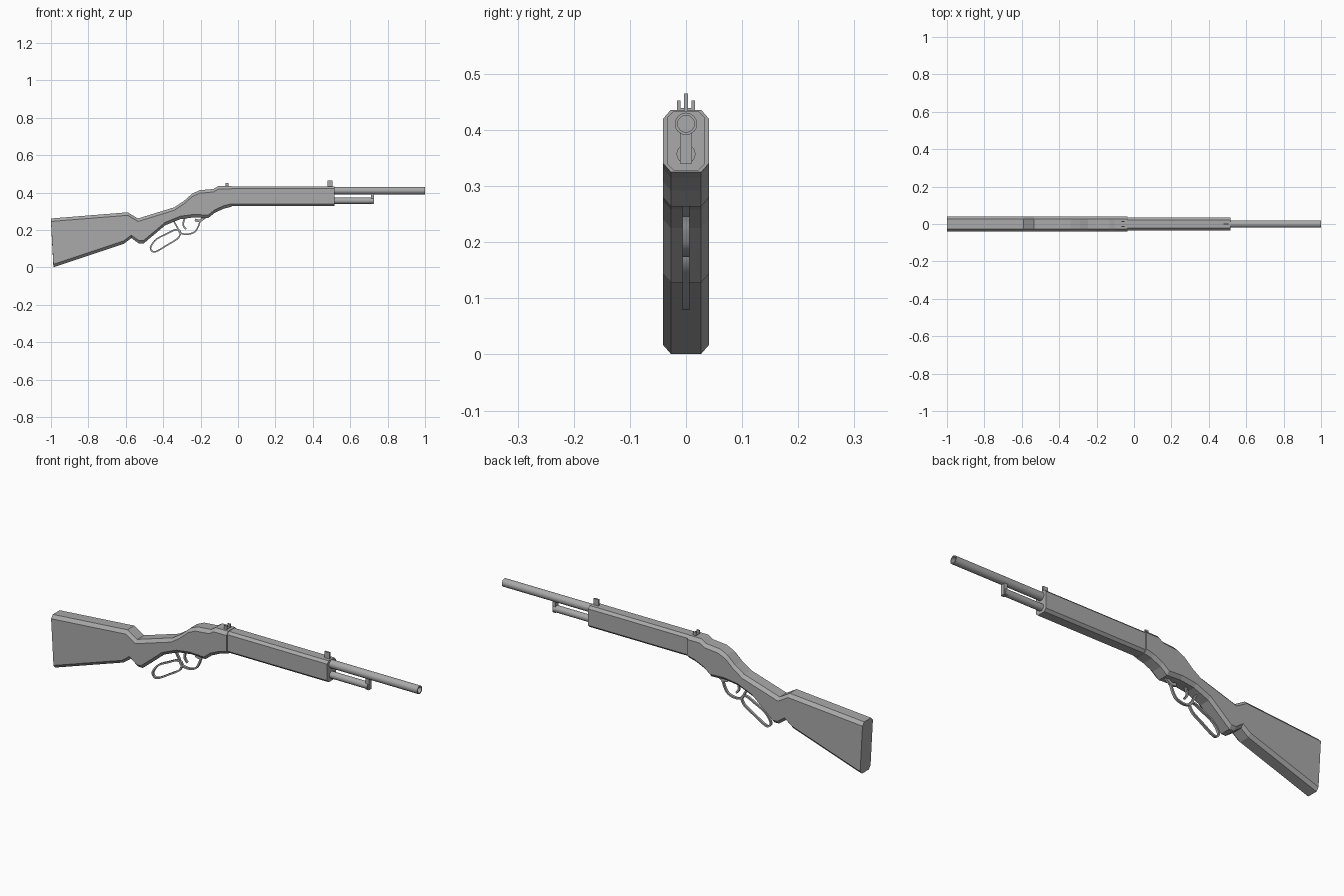
import bpy, bmesh, math
from mathutils import Vector

if "Cube" in bpy.data.objects:
    bpy.data.objects.remove(bpy.data.objects["Cube"])

grey = bpy.data.materials.new("plain_grey")
grey.use_nodes = True
colour = (0.4, 0.4, 0.4, 1)
grey.diffuse_color = colour
grey.node_tree.nodes["Principled BSDF"].inputs["Base Color"].default_value = colour


def finish(bm, name, smooth=False):
    bmesh.ops.recalc_face_normals(bm, faces=bm.faces)
    mesh = bpy.data.meshes.new(name)
    bm.to_mesh(mesh)
    bm.free()
    mesh.materials.append(grey)
    obj = bpy.data.objects.new(name, mesh)
    bpy.context.collection.objects.link(obj)
    if smooth:
        bpy.ops.object.select_all(action='DESELECT')
        obj.select_set(True)
        bpy.context.view_layer.objects.active = obj
        bpy.ops.object.shade_smooth_by_angle(angle=math.radians(35))
    return obj


def chamfered_slab(name, top, bottom, half, flat, cut):
    """Side outline extruded across y, its upper and lower edges chamfered."""
    outline = [(x, z, -1) for x, z in top] + [(x, z, 1) for x, z in reversed(bottom)]
    bm = bmesh.new()
    rings = []
    for y, inset in ((-half, cut), (-flat, 0), (flat, 0), (half, cut)):
        rings.append([bm.verts.new((x, y, z + s * inset)) for x, z, s in outline])
    n = len(outline)
    for a, b in zip(rings, rings[1:]):
        for i in range(n):
            j = (i + 1) % n
            bm.faces.new((a[i], a[j], b[j], b[i]))
    bm.faces.new(rings[0])
    bm.faces.new(rings[-1])
    return finish(bm, name)


def box(name, x0, x1, y0, y1, z0, z1):
    bm = bmesh.new()
    bmesh.ops.create_cube(bm, size=1)
    for v in bm.verts:
        v.co = ((x0, x1)[v.co.x > 0], (y0, y1)[v.co.y > 0], (z0, z1)[v.co.z > 0])
    return finish(bm, name)


def lathe_x(name, profile, z, sides=16):
    """Revolve (x, radius) points about a lengthwise axis at height z."""
    bm = bmesh.new()
    rings = []
    for x, r in profile:
        angles = [math.tau * k / sides for k in range(sides)]
        rings.append([bm.verts.new((x, r * math.cos(a), z + r * math.sin(a))) for a in angles])
    for a, b in zip(rings, rings[1:]):
        for k in range(sides):
            m = (k + 1) % sides
            bm.faces.new((a[k], a[m], b[m], b[k]))
    bm.faces.new(rings[0])
    bm.faces.new(rings[-1])
    return finish(bm, name, True)


def spline(points, closed, steps=4):
    """Smooth path through the points."""
    p = [Vector(q) for q in points]
    n = len(p)
    pick = (lambda i: p[i % n]) if closed else (lambda i: p[max(0, min(n - 1, i))])
    path = []
    for i in range(n if closed else n - 1):
        a, b, c, d = (pick(i + k) for k in (-1, 0, 1, 2))
        for s in range(steps):
            t = s / steps
            path.append(0.5 * (2 * b + (c - a) * t + (2 * a - 5 * b + 4 * c - d) * t ** 2
                               + (3 * b - a - 3 * c + d) * t ** 3))
    return path if closed else path + [p[-1]]


def ribbon(name, points, thick, half, closed=False):
    """Flat bar of square section following a path in the side plane."""
    path = spline(points, closed)
    n = len(path)
    bm = bmesh.new()
    rings = []
    for i, q in enumerate(path):
        ahead = path[(i + 1) % n] if closed or i < n - 1 else q
        behind = path[i - 1] if closed or i else q
        t = (ahead - behind).normalized()
        side = Vector((-t.y, t.x)) * thick / 2
        corners = ((side, -half), (side, half), (-side, half), (-side, -half))
        rings.append([bm.verts.new((q.x + o.x, y, q.y + o.y)) for o, y in corners])
    for i in range(n if closed else n - 1):
        a, b = rings[i], rings[(i + 1) % n]
        for k in range(4):
            m = (k + 1) % 4
            bm.faces.new((a[k], a[m], b[m], b[k]))
    if not closed:
        bm.faces.new(rings[0])
        bm.faces.new(rings[-1])
    return finish(bm, name, True)


# Stock, grip and receiver in one slab
stock_top = [(-1, .262), (-.59, .295), (-.535, .262), (-.34, .322), (-.29, .355),
             (-.245, .395), (-.205, .413), (-.13, .42), (-.105, .436), (-.035, .436)]
stock_bottom = [(-.987, .001), (-.61, .127), (-.57, .157), (-.53, .128), (-.505, .128),
                (-.39, .225), (-.31, .258), (-.235, .268), (-.16, .264), (-.125, .292),
                (-.075, .315), (-.035, .325)]
chamfered_slab("stock_and_receiver", stock_top, stock_bottom, .041, .027, .016)

# Fore-end
chamfered_slab("fore_end", [(-.04, .434), (.515, .434)], [(-.04, .328), (.515, .328)],
               .034, .022, .012)

# Barrel with hollow muzzle, and tube below it
lathe_x("barrel", [(.5, .02), (1, .02), (1, .015), (.9, .015)], .411)
lathe_x("lower_tube", [(.5, .017), (.722, .017)], .357)
box("tube_bracket", .71, .728, -.011, .011, .34, .396)

# Sights
box("front_sight", .478, .506, -.004, .004, .42, .465)
box("rear_sight_base", -.066, -.05, -.016, .016, .43, .439)
for label, s in (("left", 1), ("right", -1)):
    box("rear_sight_post_" + label, -.066, -.05, s * .013 - .003, s * .013 + .003, .43, .453)

# Lever loop, finger guard and trigger
loop = [(-.466, .112), (-.462, .09), (-.437, .086), (-.37, .125), (-.325, .153),
        (-.308, .18), (-.315, .2), (-.34, .2), (-.375, .183), (-.435, .152)]
ribbon("lever_loop", loop, .008, .006, True)
guard = [(-.345, .25), (-.325, .215), (-.308, .185), (-.27, .178), (-.232, .19),
         (-.213, .218), (-.205, .24), (-.19, .27)]
ribbon("finger_guard", guard, .008, .006)
ribbon("lever_link", [(-.23, .255), (-.205, .25), (-.175, .27)], .014, .006)
ribbon("trigger", [(-.285, .265), (-.293, .235), (-.289, .218), (-.278, .205)], .009, .005)
